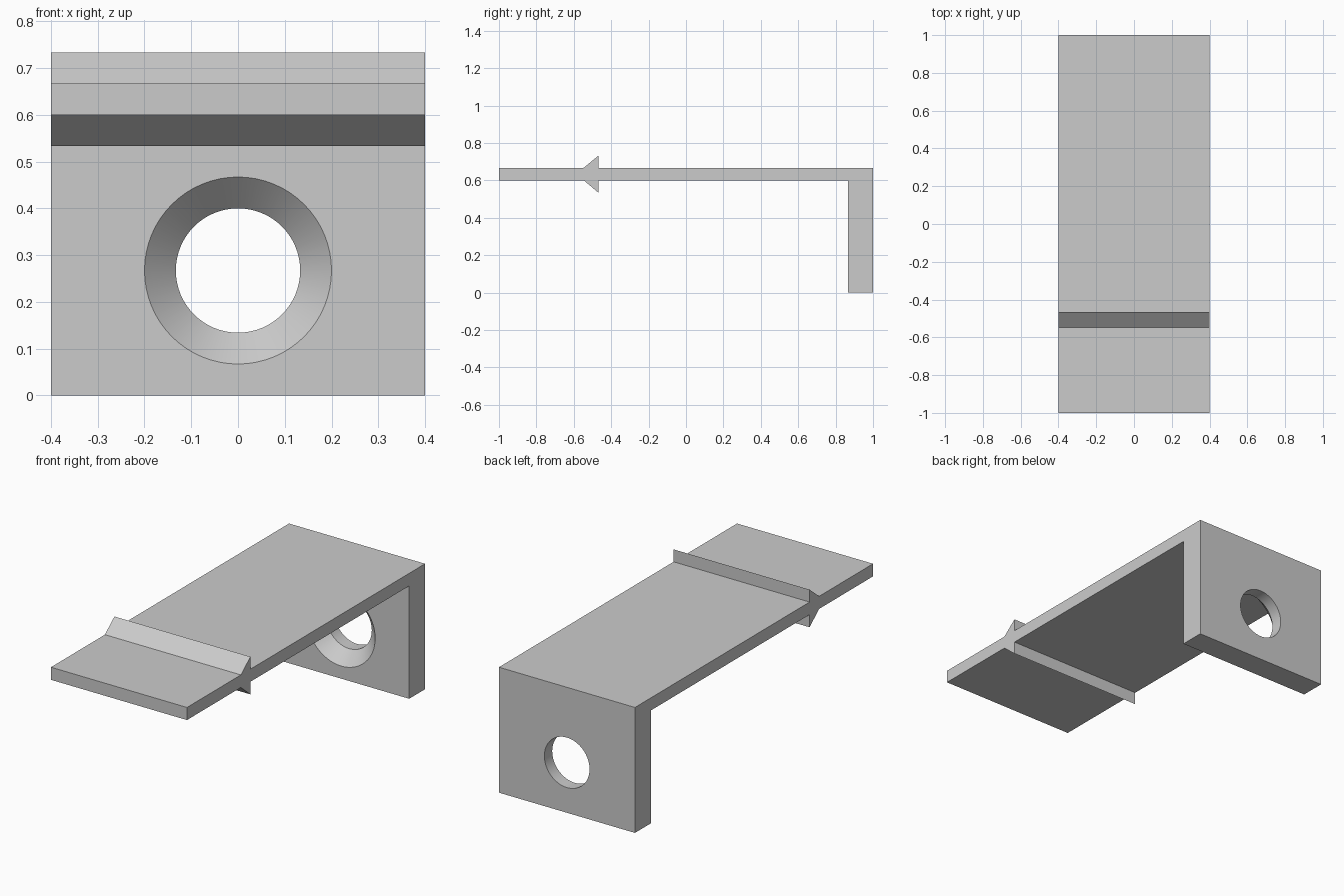
import bpy, bmesh, math
from mathutils import Matrix

cube = bpy.data.objects.get("Cube")
if cube:
    bpy.data.objects.remove(cube, do_unlink=True)

HALF_W = 0.4
TOP, UNDER = 0.667, 0.6        # arm thickness
PLATE_Y = 0.867                # inner face of the end plate
HOLE_Z = 0.267

grey = bpy.data.materials.new("light grey")
grey.use_nodes = True
colour = (0.6, 0.6, 0.6, 1)
grey.diffuse_color = colour
grey.node_tree.nodes["Principled BSDF"].inputs["Base Color"].default_value = colour


def make_object(name, bm):
    bmesh.ops.recalc_face_normals(bm, faces=bm.faces[:])
    mesh = bpy.data.meshes.new(name)
    bm.to_mesh(mesh)
    bm.free()
    mesh.materials.append(grey)
    obj = bpy.data.objects.new(name, mesh)
    bpy.context.collection.objects.link(obj)
    return obj


# Bracket: side profile (y, z) of the arm, barbed ridge and end plate, extruded across x
profile = [
    (-1, UNDER), (-0.547, UNDER), (-0.467, 0.533), (-0.467, UNDER),
    (PLATE_Y, UNDER), (PLATE_Y, 0), (1, 0), (1, TOP),
    (-0.467, TOP), (-0.467, 0.733), (-0.547, TOP), (-1, TOP),
]
bm = bmesh.new()
side = bm.faces.new([bm.verts.new((-HALF_W, y, z)) for y, z in profile])
new = bmesh.ops.extrude_face_region(bm, geom=[side])["geom"]
bmesh.ops.translate(bm, vec=(2 * HALF_W, 0, 0),
                    verts=[v for v in new if isinstance(v, bmesh.types.BMVert)])
bracket = make_object("bracket", bm)

# Countersunk hole: a turned cutter, wide at the inner face and straight behind
bm = bmesh.new()
section = [(0, 0.8), (0.2, 0.8), (0.2, PLATE_Y), (0.133, 0.934), (0.133, 1.1), (0, 1.1)]
verts = [bm.verts.new((r, y, 0)) for r, y in section]
edges = [bm.edges.new(pair) for pair in zip(verts, verts[1:])]
bmesh.ops.spin(bm, geom=verts + edges, cent=(0, 0, 0), axis=(0, 1, 0),
               angle=2 * math.pi, steps=64)
bmesh.ops.remove_doubles(bm, verts=bm.verts[:], dist=0.0005)
bmesh.ops.transform(bm, matrix=Matrix.Translation((0, 0, HOLE_Z)), verts=bm.verts[:])
cutter = make_object("hole_cutter", bm)
cutter.hide_render = True

cut = bracket.modifiers.new("hole", 'BOOLEAN')
cut.operation = 'DIFFERENCE'
cut.solver = 'EXACT'
cut.object = cutter

# Apply the cut, drop the cutter and shade the hole smoothly
bpy.ops.object.select_all(action='DESELECT')
bracket.select_set(True)
bpy.context.view_layer.objects.active = bracket
bpy.ops.object.modifier_apply(modifier=cut.name)
bpy.data.objects.remove(cutter, do_unlink=True)
bpy.ops.object.shade_smooth_by_angle(angle=math.radians(30))
